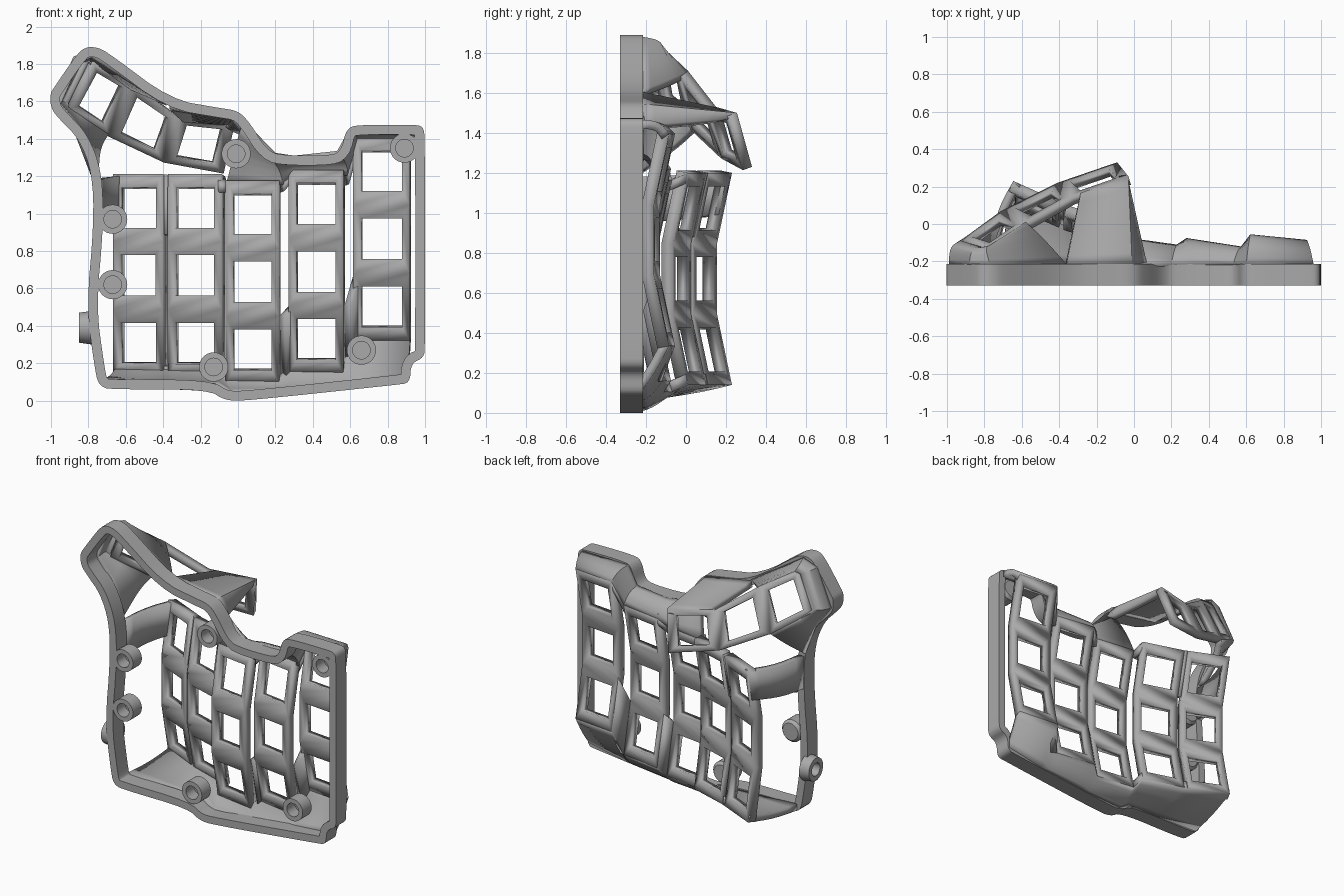
import bpy, bmesh, math
from mathutils import Vector as V

if "Cube" in bpy.data.objects:
    bpy.data.objects.remove(bpy.data.objects["Cube"])

grey = bpy.data.materials.new("grey_plastic")
grey.diffuse_color = (0.4, 0.4, 0.4, 1)
grey.use_nodes = True
grey.node_tree.nodes["Principled BSDF"].inputs["Base Color"].default_value = grey.diffuse_color
FRONT, BACK = -0.33, -0.215


def finish(name, bm, thick=0):
    me = bpy.data.meshes.new(name)
    bm.to_mesh(me)
    bm.free()
    me.materials.append(grey)
    ob = bpy.data.objects.new(name, me)
    bpy.context.collection.objects.link(ob)
    if thick:
        m = ob.modifiers.new("thickness", 'SOLIDIFY')
        m.thickness, m.offset = thick, -1
        m.use_even_offset = False
    bpy.ops.object.select_all(action='DESELECT')
    ob.select_set(True)
    bpy.context.view_layer.objects.active = ob
    bpy.ops.object.shade_smooth_by_angle(angle=math.radians(30))
    return ob


def skin(name, quads, inside, thick):
    """Shell of quads whose faces point away from the inside point."""
    bm = bmesh.new()
    for q in quads:
        f = bm.faces.new([bm.verts.new(p) for p in q])
        f.normal_update()
        if f.normal.dot(f.calc_center_median() - V(inside)) < 0:
            f.normal_flip()
    bmesh.ops.remove_doubles(bm, verts=bm.verts, dist=0.0005)
    return finish(name, bm, thick)


def loft(a, b, rows=5, bulge=(0, 0, 0)):
    """Quads between two point rows, optionally bowed."""
    def at(i, t):
        return a[i].lerp(b[i], t) + V(bulge) * math.sin(math.pi * t)
    return [[at(i, r / rows), at(i + 1, r / rows), at(i + 1, (r + 1) / rows), at(i, (r + 1) / rows)]
            for i in range(len(a) - 1) for r in range(rows)]


def key_frame(bl, br, tr, tl, u, v):
    """Four quads around a square key opening."""
    def at(s, t):
        return bl.lerp(br, s).lerp(tl.lerp(tr, s), t)
    o = [bl, br, tr, tl]
    n = [at(u, v), at(1 - u, v), at(1 - u, 1 - v), at(u, 1 - v)]
    return [[o[i], o[(i + 1) % 4], n[(i + 1) % 4], n[i]] for i in range(4)]


def on_ring(pts, y=BACK):
    return [V((x, y, z)) for x, z in pts]


# Base rim following the outline of the case
outline = [(-0.07, 0.0), (0.05, 0.0), (0.85, 0.085), (0.92, 0.095), (0.925, 0.2), (0.995, 0.23),
           (1.0, 0.3), (1.0, 1.4), (0.99, 1.47), (0.92, 1.475), (0.66, 1.475), (0.58, 1.46),
           (0.55, 1.33), (0.48, 1.31), (0.26, 1.31), (0.16, 1.33), (0.06, 1.49), (-0.0, 1.55),
           (-0.1, 1.565), (-0.36, 1.61), (-0.68, 1.85), (-0.75, 1.89), (-0.82, 1.89),
           (-0.87, 1.84), (-0.98, 1.68), (-1.005, 1.64), (-1.0, 1.56), (-0.95, 1.5),
           (-0.85, 1.4), (-0.78, 1.22), (-0.77, 0.95), (-0.81, 0.5), (-0.77, 0.2),
           (-0.745, 0.07), (-0.64, 0.06), (-0.16, 0.06)]
pts = [V(p) for p in outline]
for _ in range(2):
    pts = [p.lerp(pts[(i + 1) % len(pts)], t) for i, p in enumerate(pts) for t in (0.25, 0.75)]
bm = bmesh.new()
loops = []
for i, p in enumerate(pts):
    d = (pts[(i + 1) % len(pts)] - pts[i - 1]).normalized()
    q = p + V((-d.y, d.x)) * 0.052
    loops.append([bm.verts.new((c.x, y, c.y)) for c, y in ((p, FRONT), (p, BACK), (q, BACK), (q, FRONT))])
for i, a in enumerate(loops):
    b = loops[(i + 1) % len(loops)]
    for k in range(4):
        bm.faces.new((a[k], b[k], b[(k + 1) % 4], a[(k + 1) % 4]))
bmesh.ops.recalc_face_normals(bm, faces=bm.faces)
finish("base_rim", bm)

# Curved key columns: left x, right x, middle z, left y, right y
columns = [(-0.645, -0.378, 0.67, 0.155, 0.035), (-0.358, -0.07, 0.67, 0.025, -0.065),
           (-0.058, 0.228, 0.635, -0.145, -0.185), (0.28, 0.572, 0.69, -0.15, -0.195),
           (0.622, 0.925, 0.865, -0.13, -0.16)]
DZ, DY = (-0.53, -0.175, 0.175, 0.53), (0.075, 0, 0, 0.075)
lefts, rights = [], []
for n, (x0, x1, zc, y0, y1) in enumerate(columns):
    L = [V((x0, y0 + dy, zc + dz)) for dz, dy in zip(DZ, DY)]
    R = [V((x1, y1 + dy, zc + dz)) for dz, dy in zip(DZ, DY)]
    lefts.append(L)
    rights.append(R)
    quads = []
    for k in range(3):
        quads += key_frame(L[k], R[k], R[k + 1], L[k + 1], 0.14, 0.19)
    skin(f"key_column_{n + 1}", quads, (0, -9, 0.7), 0.06)

# Webs joining neighbouring columns: share of the lower and upper segment that is closed
for n, (low, high) in enumerate([(0.15, 0.9), (0.15, 0.15), (1, 0.15), (1, 0.2)]):
    a, b = rights[n], lefts[n + 1]
    quads = [[a[0], b[0], b[0].lerp(b[1], low), a[0].lerp(a[1], low)],
             [a[3], b[3], b[3].lerp(b[2], high), a[3].lerp(a[2], high)]]
    skin(f"column_web_{n + 1}", quads, (0.5, -9, 0.7), 0.045)

# Bottom wall from the column ends down to the rim
low_edge = [p for L, R in zip(lefts, rights) for p in (L[0], R[0])]
low_rim = on_ring([(-0.72, 0.075), (-0.39, 0.06), (-0.35, 0.06), (-0.12, 0.05), (-0.05, 0.01),
                   (0.22, 0.022), (0.28, 0.028), (0.57, 0.06), (0.63, 0.065), (0.91, 0.12)])
skin("bottom_wall", loft(low_edge, low_rim, 6, (0, 0, -0.015)), (0, -0.2, 0.8), 0.045)

# Top wall from the three right columns up to the rim
top_edge = [p for n in (2, 3, 4) for p in (lefts[n][3], rights[n][3])]
top_rim = on_ring([(0.04, 1.49), (0.2, 1.325), (0.3, 1.31), (0.53, 1.335), (0.6, 1.46), (0.96, 1.465)])
skin("top_wall", loft(top_edge, top_rim, 6, (0, 0.015, 0.02)), (0.4, -0.5, 0.7), 0.045)

# Curtain from the first column to the left rim
a = [lefts[0][3], lefts[0][3].lerp(lefts[0][2], 0.6)]
b = on_ring([(-0.775, 1.18), (-0.77, 0.95)])
skin("left_curtain", loft(a, b, 6, (-0.03, 0.02, 0)), (0, -0.3, 0.9), 0.045)

# Thumb cluster: upper and lower ends of the four ribs between its keys
upper = [V(p) for p in ((-0.79, -0.13, 1.83), (-0.58, 0.01, 1.71), (-0.33, 0.15, 1.53), (-0.03, 0.255, 1.5))]
lower = [V(p) for p in ((-0.93, -0.09, 1.58), (-0.71, 0.07, 1.43), (-0.41, 0.22, 1.29), (-0.09, 0.33, 1.23))]
quads = []
for k in range(3):
    quads += key_frame(lower[k], lower[k + 1], upper[k + 1], upper[k], 0.18, 0.15)
skin("thumb_plate", quads, (0, -9, 1), 0.05)

# Thumb cap wall wrapping round the outer key
a = [lower[1], lower[0].lerp(lower[1], 0.35), lower[0].lerp(upper[0], 0.06), lower[0].lerp(upper[0], 0.9),
     upper[0].lerp(upper[1], 0.1), upper[1]]
b = on_ring([(-0.785, 1.2), (-0.87, 1.42), (-0.99, 1.58), (-0.88, 1.84), (-0.77, 1.88), (-0.36, 1.615)])
skin("thumb_cap_wall", loft(a, b, 8, (-0.02, 0.03, 0.01)), (-0.62, -0.4, 1.52), 0.045)

# Thumb side wall carrying the inner key
a = [upper[2].lerp(upper[3], 0.15), upper[3], upper[3].lerp(lower[3], 0.1)]
b = on_ring([(-0.36, 1.605), (-0.01, 1.545), (0.07, 1.44)])
skin("thumb_side_wall", loft(a, b, 8), (-0.3, -0.2, 1.2), 0.045)


def lathe(name, profile, place, axis='Y', seg=32):
    """Revolved profile of (radius, distance along the axis)."""
    bm = bmesh.new()
    rings = []
    for r, h in profile:
        ring = []
        for s in range(seg):
            c, d = r * math.cos(math.tau * s / seg), r * math.sin(math.tau * s / seg)
            ring.append(bm.verts.new(V(place) + V((c, h, d) if axis == 'Y' else (h, c, d))))
        rings.append(ring)
    for p, q in zip(rings, rings[1:]):
        for s in range(seg):
            t = (s + 1) % seg
            bm.faces.new((p[s], p[t], q[t], q[s]))
    bm.faces.new(rings[0])
    bm.faces.new(rings[-1])
    bmesh.ops.recalc_face_normals(bm, faces=bm.faces)
    return finish(name, bm)


# Screw bosses with blind holes
for n, (x, z) in enumerate([(-0.01, 1.32), (0.89, 1.35), (-0.67, 0.97), (-0.67, 0.62), (-0.13, 0.18), (0.66, 0.27)]):
    lathe(f"screw_boss_{n + 1}", [(0.06, 0.12), (0.078, 0.1), (0.078, 0), (0.047, 0), (0.047, 0.09)], (x, FRONT, z))

# Cable port on the left rim
lathe("cable_port", [(0.09, 0.07), (0.08, 0.0), (0.045, 0.0), (0.045, 0.06)], (-0.85, -0.24, 0.39), 'X')
